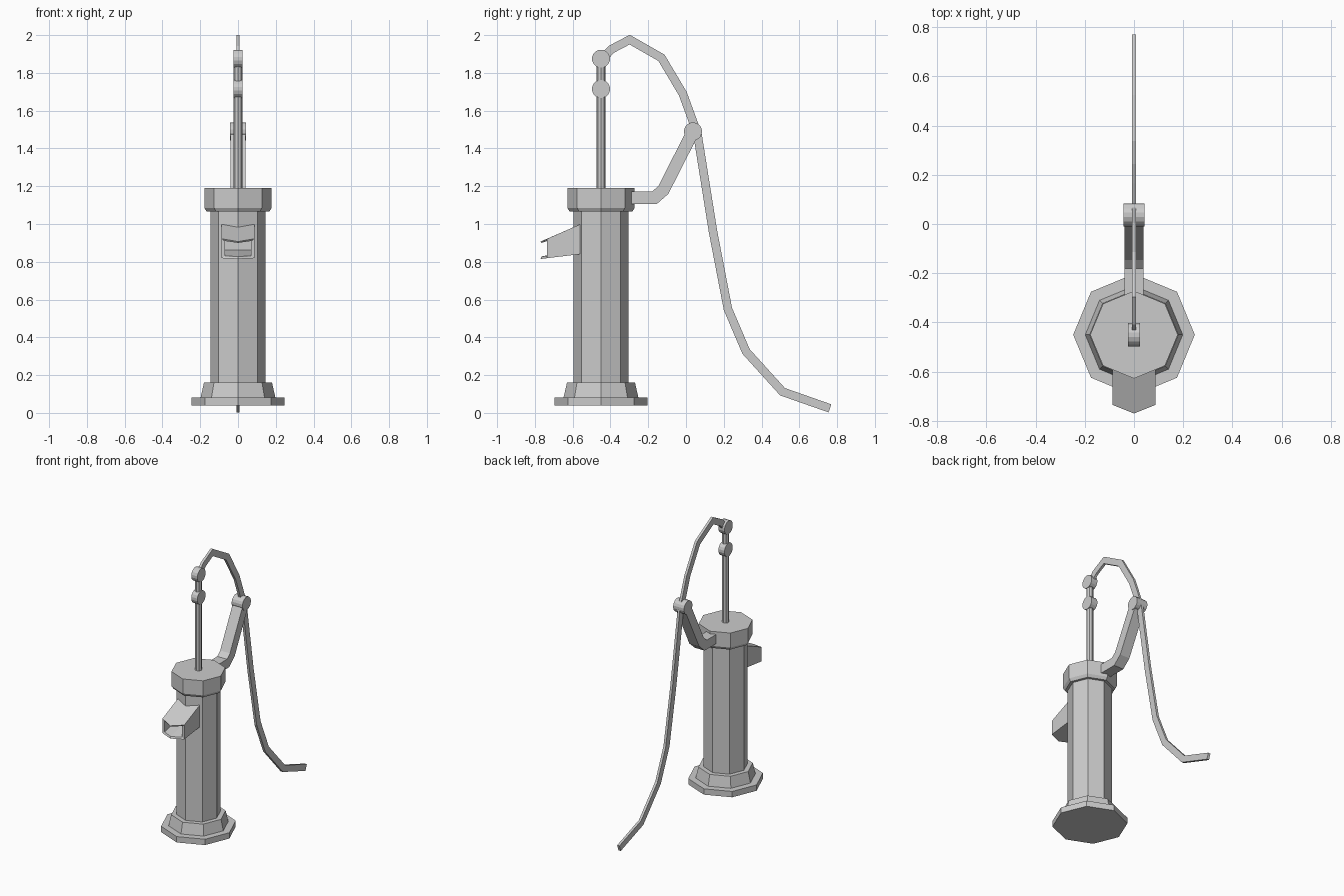
import bpy, bmesh, math
from mathutils import Vector

if "Cube" in bpy.data.objects:
    bpy.data.objects.remove(bpy.data.objects["Cube"])

CY = -0.45  # y of the pump column axis


def finish(name, bm):
    bmesh.ops.recalc_face_normals(bm, faces=bm.faces)
    me = bpy.data.meshes.new(name)
    bm.to_mesh(me)
    bm.free()
    ob = bpy.data.objects.new(name, me)
    bpy.context.collection.objects.link(ob)
    return ob


def loft(name, rings):
    """Bridge equal-length closed rings and cap both ends."""
    bm = bmesh.new()
    vs = [[bm.verts.new(p) for p in r] for r in rings]
    n = len(vs[0])
    for a, b in zip(vs, vs[1:]):
        for i in range(n):
            j = (i + 1) % n
            bm.faces.new((a[i], a[j], b[j], b[i]))
    bm.faces.new(vs[0])
    bm.faces.new(vs[-1])
    return finish(name, bm)


def turned(name, profile, sides=8):
    """Lathe a (radius, z) profile around the column axis."""
    angles = [math.tau * i / sides for i in range(sides)]
    return loft(name, [[(r * math.cos(a), CY + r * math.sin(a), z)
                        for a in angles] for r, z in profile])


def disc(name, y, z, r, half, sides=16):
    """Short cylinder lying along x."""
    angles = [math.tau * (i + 0.5) / sides for i in range(sides)]
    return loft(name, [[(x, y + r * math.cos(a), z + r * math.sin(a))
                        for a in angles] for x in (-half, half)])


def bar(name, path, width, half):
    """Flat bar following a (y, z) path with mitred bends."""
    pts = [Vector(p) for p in path]
    rings = []
    for i, p in enumerate(pts):
        d0 = (p - pts[i - 1]).normalized() if i else None
        d1 = (pts[i + 1] - p).normalized() if i < len(pts) - 1 else None
        d0, d1 = d0 or d1, d1 or d0
        t = (d0 + d1).normalized()
        off = Vector((-t.y, t.x)) * (width / 2 / t.dot(d0))
        a, b = p + off, p - off
        rings.append([(-half, *a), (half, *a), (half, *b), (-half, *b)])
    return loft(name, rings)


# Octagonal column, foot and cap
turned("base", [(0.247, 0.04), (0.247, 0.082), (0.198, 0.082), (0.18, 0.16), (0.14, 0.16)])
turned("column", [(0.146, 0.15), (0.146, 1.09)])
turned("cap", [(0.14, 1.065), (0.165, 1.065), (0.178, 1.085), (0.178, 1.19)])

# Hollow spout with a pointed mouth
def mouth(x, y_side, y_mid, low, high, low_mid, high_mid):
    return [(-x, y_side, low), (0, y_mid, low_mid), (x, y_side, low),
            (x, y_side, high), (0, y_mid, high_mid), (-x, y_side, high)]

loft("spout", [
    mouth(0.087, -0.55, -0.55, 0.842, 1.003, 0.842, 1.003),
    mouth(0.087, -0.735, -0.77, 0.819, 0.922, 0.815, 0.907),
    mouth(0.07, -0.735, -0.765, 0.831, 0.91, 0.828, 0.9),
    mouth(0.07, -0.575, -0.60, 0.863, 0.98, 0.863, 0.97),
])

# Piston rod and its two joints
turned("piston_rod", [(0.023, 1.18), (0.023, 1.88)])
disc("rod_joint_lower", CY, 1.715, 0.048, 0.024)
disc("rod_joint_upper", CY, 1.875, 0.048, 0.024)

# Support bracket and lever pivot
bar("bracket", [(-0.30, 1.138), (-0.168, 1.138), (-0.12, 1.18), (0.035, 1.485)], 0.066, 0.039)
disc("lever_pivot", 0.037, 1.49, 0.048, 0.043)

# Long curved lever handle
bar("lever", [(-0.45, 1.865), (-0.395, 1.925), (-0.298, 1.976), (-0.13, 1.88),
              (-0.017, 1.69), (0.06, 1.48), (0.143, 0.96), (0.222, 0.55),
              (0.318, 0.325), (0.511, 0.112), (0.762, 0.024)], 0.045, 0.009)
